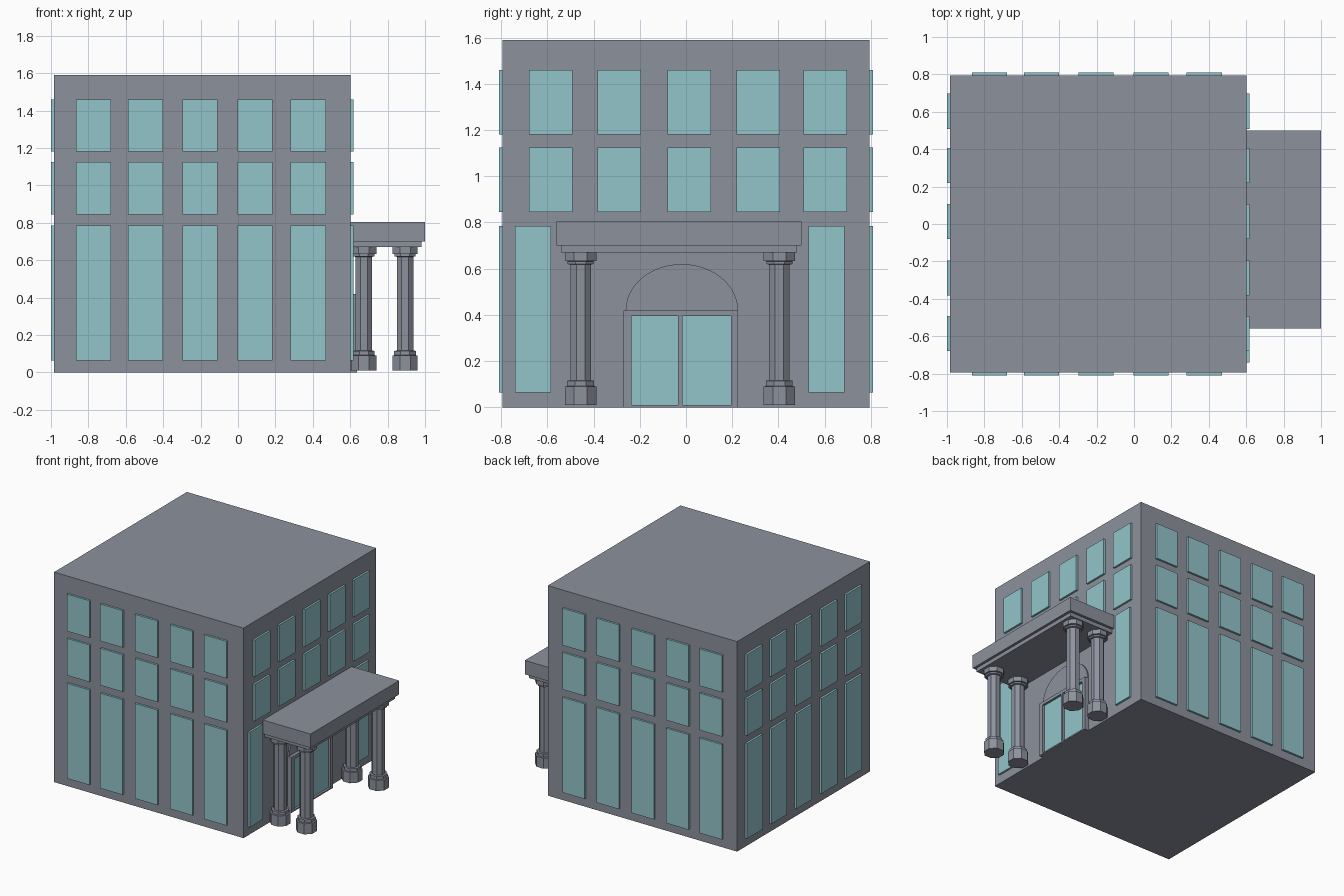
import bpy
import bmesh
import math
from mathutils import Matrix, Vector

cube = bpy.data.objects.get("Cube")
if cube:
    bpy.data.objects.remove(cube, do_unlink=True)


def make_material(name, colour):
    mat = bpy.data.materials.new(name)
    mat.use_nodes = True
    mat.diffuse_color = colour
    mat.node_tree.nodes["Principled BSDF"].inputs["Base Color"].default_value = colour
    return mat


STONE = make_material("grey stone", (0.265, 0.285, 0.335, 1))
GLASS = make_material("pale teal glass", (0.29, 0.56, 0.60, 1))


def finish(name, bm, mat):
    bmesh.ops.recalc_face_normals(bm, faces=bm.faces)
    mesh = bpy.data.meshes.new(name)
    bm.to_mesh(mesh)
    bm.free()
    mesh.materials.append(mat)
    obj = bpy.data.objects.new(name, mesh)
    bpy.context.collection.objects.link(obj)
    return obj


def add_box(bm, x, y, z):
    lo, hi = Vector((x[0], y[0], z[0])), Vector((x[1], y[1], z[1]))
    size = Matrix.Diagonal((*(hi - lo), 1))
    bmesh.ops.create_cube(bm, size=1, matrix=Matrix.Translation((lo + hi) / 2) @ size)


def boxes(name, mat, *spans):
    bm = bmesh.new()
    for span in spans:
        add_box(bm, *span)
    return finish(name, bm, mat)


# Main block
LEFT, RIGHT, SIDE, TOP = -0.984, 0.602, 0.794, 1.59
DEPTH = 0.015
boxes("building_body", STONE, ((LEFT, RIGHT), (-SIDE, SIDE), (0, TOP)))

# Window grid: three rows, five columns on each wall
ROWS = [(0.065, 0.785), (0.845, 1.125), (1.18, 1.46)]
front_cols = [(c - 0.094, c + 0.094) for c in (-0.772, -0.494, -0.203, 0.09, 0.376)]
side_cols = [(c - 0.094, c + 0.094) for c in (-0.586, -0.288, 0.014, 0.312, 0.603)]
entrance_cols = [(-0.74, -0.585), (0.53, 0.685)]

for name, span in (("front", (-SIDE - DEPTH, -SIDE)), ("back", (SIDE, SIDE + DEPTH))):
    boxes(name + "_windows", GLASS, *[(c, span, r) for r in ROWS for c in front_cols])
boxes("left_end_windows", GLASS,
      *[((-1, LEFT), c, r) for r in ROWS for c in side_cols])
boxes("entrance_upper_windows", GLASS,
      *[((RIGHT, RIGHT + DEPTH), c, r) for r in ROWS[1:] for c in side_cols])
boxes("entrance_lower_windows", GLASS,
      *[((RIGHT, RIGHT + DEPTH), c, ROWS[0]) for c in entrance_cols])

# Door frame and double glass doors
frame = (RIGHT, 0.637)
boxes("door_frame", STONE,
      (frame, (-0.27, -0.235), (0, 0.42)),
      (frame, (0.195, 0.225), (0, 0.42)),
      (frame, (-0.035, -0.015), (0.01, 0.395)),
      (frame, (-0.235, 0.195), (0.395, 0.42)),
      (frame, (-0.235, 0.195), (0, 0.01)))
boxes("door_glass", GLASS,
      ((RIGHT, 0.62), (-0.235, -0.035), (0.01, 0.395)),
      ((RIGHT, 0.62), (-0.015, 0.195), (0.01, 0.395)))

# Arched panel above the door
bm = bmesh.new()
rim = []
for i in range(25):
    a = math.pi * i / 24
    rim.append(bm.verts.new((RIGHT, -0.018 + 0.243 * math.cos(a), 0.42 + 0.2 * math.sin(a))))
face = bm.faces.new(rim)
extruded = bmesh.ops.extrude_face_region(bm, geom=[face])
bmesh.ops.translate(bm, vec=(0.01, 0, 0),
                    verts=[g for g in extruded["geom"] if isinstance(g, bmesh.types.BMVert)])
finish("door_arch", bm, STONE)

# Portico roof
boxes("portico_roof", STONE, ((RIGHT, 1), (-0.56, 0.5), (0.7, 0.805)))
boxes("portico_soffit", STONE, ((RIGHT, 0.98), (-0.54, 0.48), (0.67, 0.7)))


# Octagonal columns, lofted from (radius, height) profile
PROFILE = [(0.068, 0.01), (0.068, 0.09), (0.058, 0.092), (0.058, 0.115), (0.044, 0.117),
           (0.044, 0.618), (0.056, 0.62), (0.056, 0.632), (0.068, 0.634), (0.068, 0.67)]


def column(name, x, y):
    bm = bmesh.new()
    rings = []
    for flat, z in PROFILE:
        r = flat / math.cos(math.pi / 8)
        angles = [math.pi * (i + 0.5) / 4 for i in range(8)]
        rings.append([bm.verts.new((x + r * math.cos(a), y + r * math.sin(a), z))
                      for a in angles])
    for low, high in zip(rings, rings[1:]):
        for i in range(8):
            j = (i + 1) % 8
            bm.faces.new((low[i], low[j], high[j], high[i]))
    bm.faces.new(rings[0])
    bm.faces.new(rings[-1])
    finish(name, bm, STONE)


for row, x in (("inner", 0.673), ("outer", 0.893)):
    for side, y in (("front", -0.456), ("back", 0.404)):
        column(f"{row}_{side}_column", x, y)
